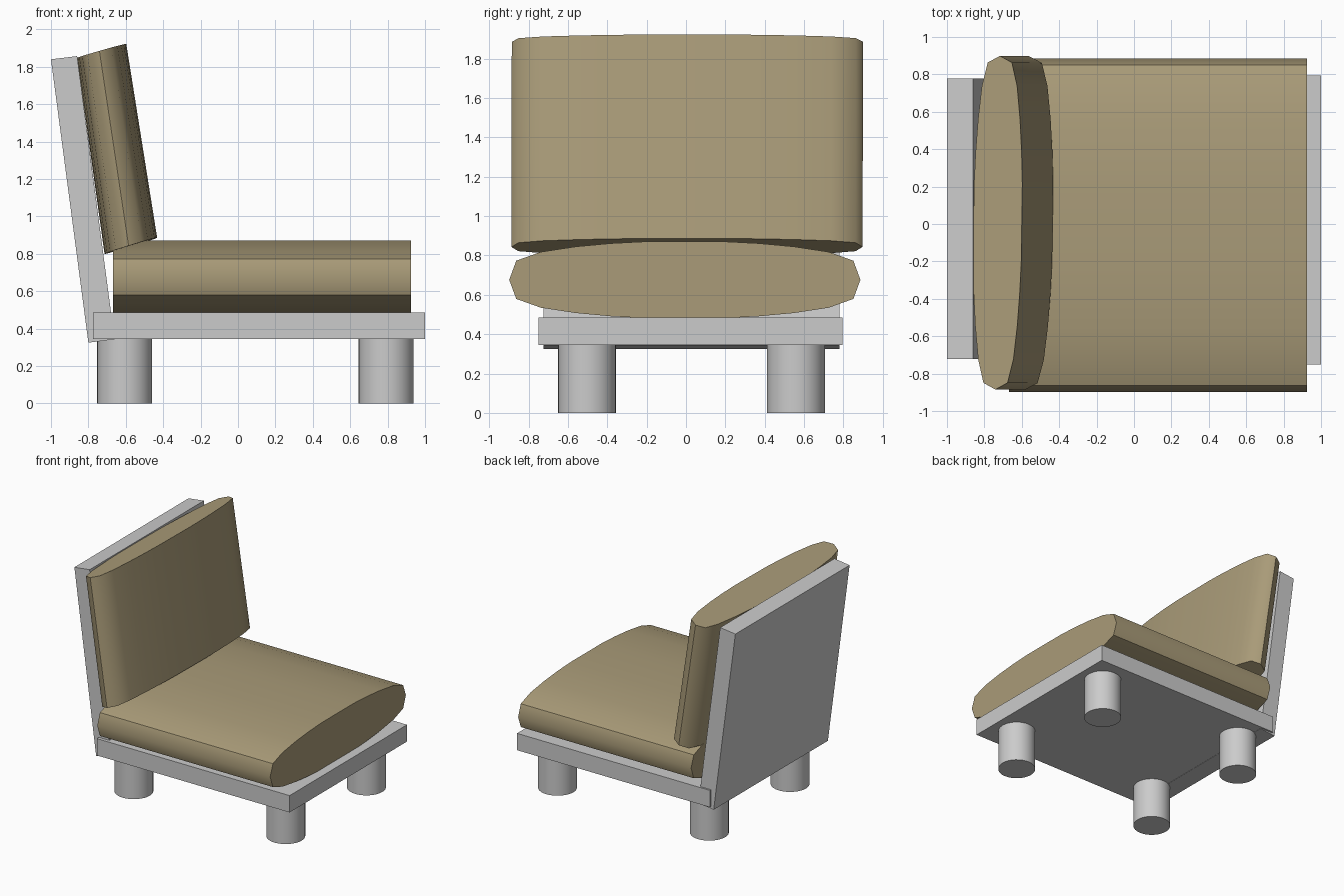
import bpy, bmesh, math
from mathutils import Vector

if "Cube" in bpy.data.objects:
    bpy.data.objects.remove(bpy.data.objects["Cube"])

tan = bpy.data.materials.new("tan_fabric")
tan.diffuse_color = (0.40, 0.33, 0.19, 1)
tan.use_nodes = True
tan.node_tree.nodes["Principled BSDF"].inputs["Base Color"].default_value = tan.diffuse_color


def loft(name, ring_a, ring_b, mat=None, smooth=False):
    """Closed prism joining two matching rings of points."""
    bm = bmesh.new()
    a = [bm.verts.new(p) for p in ring_a]
    b = [bm.verts.new(p) for p in ring_b]
    n = len(a)
    bm.faces.new(a)
    bm.faces.new(b)
    for i in range(n):
        j = (i + 1) % n
        bm.faces.new((a[i], a[j], b[j], b[i]))
    bmesh.ops.recalc_face_normals(bm, faces=bm.faces)
    me = bpy.data.meshes.new(name)
    bm.to_mesh(me)
    bm.free()
    ob = bpy.data.objects.new(name, me)
    bpy.context.collection.objects.link(ob)
    if mat:
        me.materials.append(mat)
    if smooth:
        shade(ob)
    return ob


def shade(ob):
    bpy.ops.object.select_all(action='DESELECT')
    ob.select_set(True)
    bpy.context.view_layer.objects.active = ob
    bpy.ops.object.shade_smooth_by_angle(angle=math.radians(50))


def prism_y(name, outline, y0, y1):
    return loft(name, [(x, y0, z) for x, z in outline], [(x, y1, z) for x, z in outline])


# Pillow cross-section: one quarter, mirrored to a full ring
quarter = [(1, 0), (.96, .5), (.82, .73), (.62, .87), (.42, .955), (.23, 1)]
half = quarter + [(-u, v) for u, v in reversed(quarter)]
pillow = half + [(u, -v) for u, v in reversed(half[1:-1])]


def pillow_ring(centre, long_axis, thick_axis):
    c, l, t = Vector(centre), Vector(long_axis), Vector(thick_axis)
    return [c + l * u + t * v for u, v in pillow]


# Seat frame
prism_y("seat_frame", [(-.775, .345), (1, .345), (1, .485), (-.775, .485)], -.75, .794)

# Reclined back panel
prism_y("back_panel", [(-.80, .325), (-.66, .343), (-.86, 1.857), (-1.0, 1.84)], -.723, .779)

# Seat cushion
loft("seat_cushion",
     pillow_ring((-.667, -.006, .676), (0, .892, 0), (0, 0, .194)),
     pillow_ring((.925, -.006, .676), (0, .892, 0), (0, 0, .194)), tan, True)

# Leaning back cushion
loft("back_cushion",
     pillow_ring((-.573, .005, .843), (.012, .892, 0), (.138, 0, .043)),
     pillow_ring((-.729, .007, 1.885), (.012, .892, 0), (.129, 0, .037)), tan, True)

# Round legs
for xn, x in (("rear", -.606), ("front", .792)):
    for yn, y in (("right", -.503), ("left", .558)):
        bpy.ops.mesh.primitive_cylinder_add(vertices=32, radius=.147, depth=.35,
                                            location=(x, y, .175))
        leg = bpy.context.object
        leg.name = f"{xn}_{yn}_leg"
        shade(leg)
